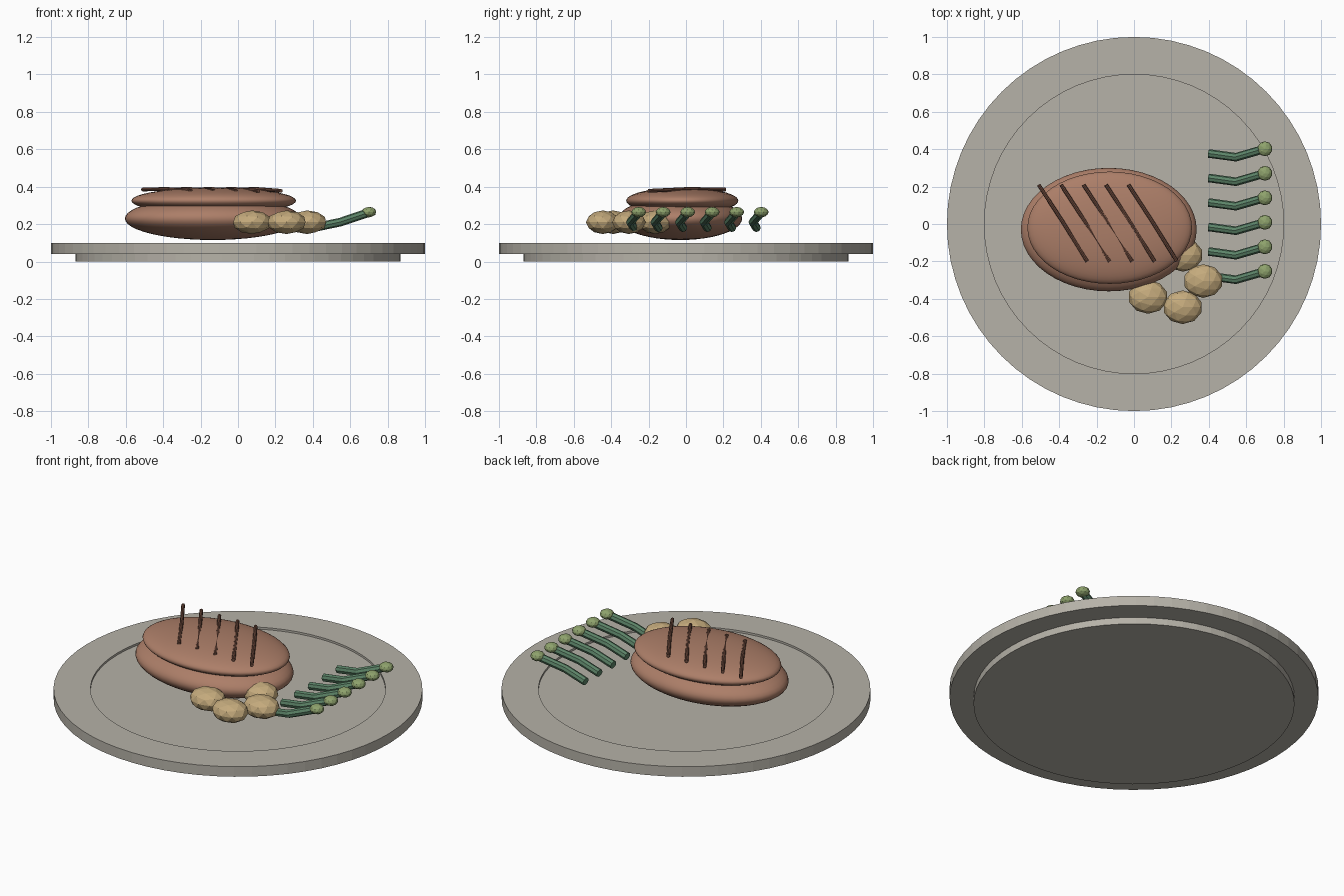
import bpy, bmesh, math

if "Cube" in bpy.data.objects:
    bpy.data.objects.remove(bpy.data.objects["Cube"])


def material(name, rgb):
    # sRGB 0-255 to linear diffuse colour
    m = bpy.data.materials.new(name)
    m.diffuse_color = [((c / 255 + 0.055) / 1.055) ** 2.4 for c in rgb] + [1]
    m.use_nodes = True
    m.node_tree.nodes["Principled BSDF"].inputs["Base Color"].default_value = m.diffuse_color
    return m


PLATE = material("stone_grey", (182, 178, 168))
MEAT = material("meat_brown", (172, 126, 104))
SEAR = material("sear_brown", (112, 76, 62))
POTATO = material("potato_tan", (196, 170, 124))
STALK = material("stalk_green", (92, 132, 104))
TIP = material("tip_green", (142, 162, 108))


def add_object(name, bm, mat, smooth=False):
    bmesh.ops.recalc_face_normals(bm, faces=bm.faces)
    me = bpy.data.meshes.new(name)
    bm.to_mesh(me)
    bm.free()
    for p in me.polygons:
        p.use_smooth = smooth
    me.materials.append(mat)
    ob = bpy.data.objects.new(name, me)
    bpy.context.collection.objects.link(ob)
    return ob


def lathe(name, profile, mat, sides=64):
    # spin (radius, z) points around z; the first and last rings become caps
    bm = bmesh.new()
    rings = [[bm.verts.new((r * math.cos(a), r * math.sin(a), z))
              for a in (2 * math.pi * i / sides for i in range(sides))]
             for r, z in profile]
    for lo, hi in zip(rings, rings[1:]):
        for i in range(sides):
            j = (i + 1) % sides
            bm.faces.new((lo[i], lo[j], hi[j], hi[i]))
    bm.faces.new(rings[0][::-1])
    bm.faces.new(rings[-1])
    return add_object(name, bm, mat)


def ellipsoid(name, center, radii, mat, smooth=False):
    bm = bmesh.new()
    if smooth:
        bmesh.ops.create_uvsphere(bm, u_segments=48, v_segments=24, radius=1)
    else:
        bmesh.ops.create_icosphere(bm, subdivisions=2, radius=1)
    bmesh.ops.scale(bm, vec=radii, verts=bm.verts)
    bmesh.ops.translate(bm, vec=center, verts=bm.verts)
    return add_object(name, bm, mat, smooth)


def tube(name, points, radius, mat):
    cu = bpy.data.curves.new(name, 'CURVE')
    cu.dimensions = '3D'
    cu.bevel_depth = radius
    cu.bevel_resolution = 2
    cu.use_fill_caps = True
    sp = cu.splines.new('POLY')
    sp.points.add(len(points) - 1)
    for p, co in zip(sp.points, points):
        p.co = (*co, 1)
    sp.use_smooth = False
    cu.materials.append(mat)
    ob = bpy.data.objects.new(name, cu)
    bpy.context.collection.objects.link(ob)
    bpy.ops.object.select_all(action='DESELECT')
    ob.select_set(True)
    bpy.context.view_layer.objects.active = ob
    bpy.ops.object.convert(target='MESH')


# Plate with a narrower foot and a shallow recess
lathe("plate", [(0.87, 0), (0.87, 0.04), (1.0, 0.04), (1.0, 0.1),
                (0.8, 0.1), (0.8, 0.088)], PLATE)

# Steak in two rounded layers
ellipsoid("steak_base", (-0.135, -0.03, 0.23), (0.47, 0.33, 0.115), MEAT, True)
ellipsoid("steak_top", (-0.13, -0.02, 0.325), (0.44, 0.30, 0.07), MEAT, True)

# Diagonal grill marks
for i in range(5):
    x = -0.51 + 0.12 * i
    tube(f"grill_mark_{i + 1}",
         [(x, 0.21, 0.385), (x + 0.13, 0.01, 0.388), (x + 0.26, -0.20, 0.378)],
         0.01, SEAR)

# Potatoes
for i, (x, y) in enumerate([(0.075, -0.39), (0.26, -0.445),
                            (0.37, -0.305), (0.262, -0.165)]):
    ellipsoid(f"potato_{i + 1}", (x, y, 0.21), (0.106, 0.09, 0.063), POTATO)

# Asparagus stalks with round tips
for i in range(6):
    y = 0.402 - 0.131 * i
    tube(f"asparagus_stalk_{i + 1}",
         [(0.40, y - 0.025, 0.18), (0.545, y - 0.045, 0.21), (0.70, y, 0.262)],
         0.023, STALK)
    ellipsoid(f"asparagus_tip_{i + 1}", (0.70, y, 0.264), (0.04, 0.04, 0.028), TIP)
